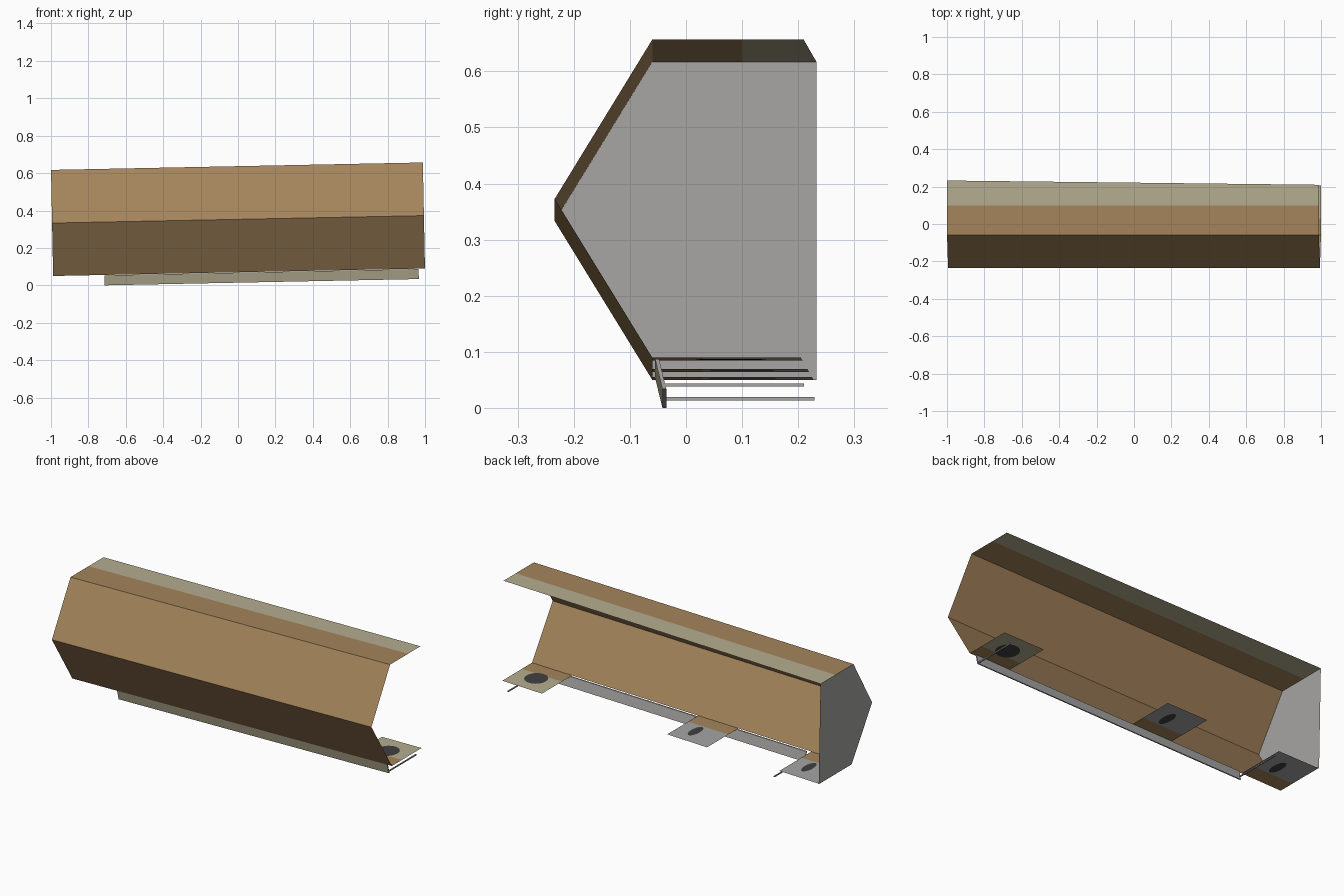
import bpy, bmesh, math
from mathutils import Vector

if "Cube" in bpy.data.objects:
    bpy.data.objects.remove(bpy.data.objects["Cube"])


def mat(name, rgb):
    m = bpy.data.materials.new(name)
    m.diffuse_color = (*rgb, 1)
    m.use_nodes = True
    m.node_tree.nodes["Principled BSDF"].inputs["Base Color"].default_value = m.diffuse_color
    return m


BROWN = mat("wood_brown", (0.37, 0.23, 0.105))
OLIVE = mat("pale_olive", (0.46, 0.42, 0.28))
GREY = mat("plain_grey", (0.38, 0.375, 0.37))
DARK = mat("dark_grey", (0.05, 0.05, 0.053))


def place(x, y, z):
    """Slight lengthwise tilt of the whole model."""
    return Vector((x - 0.02 * (z - 0.353), y, z + 0.02 * x))


def back(x):
    """Rear edge tapers towards the open end."""
    return 0.221 - 0.0115 * x


def build(name, faces, mats):
    """faces: list of (points, material slot)."""
    bm = bmesh.new()
    for pts, slot in faces:
        f = bm.faces.new([bm.verts.new(place(*p)) for p in pts])
        f.material_index = slot
    bmesh.ops.remove_doubles(bm, verts=bm.verts, dist=1e-5)
    me = bpy.data.meshes.new(name)
    bm.to_mesh(me)
    bm.free()
    for m in mats:
        me.materials.append(m)
    ob = bpy.data.objects.new(name, me)
    bpy.context.collection.objects.link(ob)
    return ob


def box(name, section, x0, x1, mats, slot_of=lambda i: 0):
    """Extrude a four-point (y, z) section along x."""
    a = [(x0, y, z) for y, z in section]
    b = [(x1, y, z) for y, z in section]
    faces = [(a[::-1], 0), (b, 0)]
    for i in range(4):
        j = (i + 1) % 4
        faces.append(([a[i], a[j], b[j], b[i]], slot_of(i)))
    return build(name, faces, mats)


L, R = -0.994, 0.994
TOP, MID, LOW = 0.637, 0.353, 0.070
FRONT, NOSE, SPLIT = -0.06, -0.234, 0.10


def strip(ya, za, yb, zb):
    return [(L, ya, za), (R, ya, za), (R, yb, zb), (L, yb, zb)]


# Folded thin shell: lower front, upper front, brown top, olive rear of top
build("folded_shell", [
    (strip(FRONT, LOW, NOSE, MID)[::1], 0),
    (strip(NOSE, MID, FRONT, TOP), 0),
    (strip(FRONT, TOP, SPLIT, TOP), 0),
    ([(L, SPLIT, TOP), (R, SPLIT, TOP), (R, back(R), TOP), (L, back(L), TOP)], 1),
], [BROWN, OLIVE])

# Closed left end
build("end_panel", [([(L, back(L), LOW), (L, back(L), TOP), (L, FRONT, TOP),
                      (L, NOSE, MID), (L, FRONT, LOW)], 0)], [GREY])


# Three floor plates, brown in front, with a dark spot seen from both sides
def floor_plate(name, x0, x1, rear, cx, cy, rx, ry):
    s = 0.03
    build(name, [
        ([(x0, FRONT, LOW), (x1, FRONT, LOW), (x1, s, LOW), (x0, s, LOW)], 0),
        ([(x0, s, LOW), (x1, s, LOW), (x1, back(x1) - 0.005, LOW),
          (x0, back(x0) - 0.005, LOW)], 1),
    ], [BROWN, rear])
    faces = []
    for d in (0.001, -0.001):
        ring = [(cx + rx * math.cos(t * math.tau / 20),
                 cy + ry * math.sin(t * math.tau / 20), LOW + d) for t in range(20)]
        faces.append((ring if d > 0 else ring[::-1], 0))
    build(name + "_spot", faces, [DARK])


floor_plate("right_floor_plate", 0.745, R, OLIVE, 0.87, 0.08, 0.06, 0.065)
floor_plate("middle_floor_plate", -0.29, -0.04, GREY, -0.135, 0.10, 0.025, 0.06)
floor_plate("left_floor_plate", L, -0.744, GREY, -0.84, 0.10, 0.025, 0.06)

# Slanted skirt board below the front edge, olive outside and grey inside
box("skirt_board", [(-0.042, 0.0145), (-0.035, 0.0145), (-0.048, 0.068), (-0.055, 0.068)],
    -0.72, 0.96, [GREY, OLIVE], lambda i: 1 if i == 3 else 0)

# Thin rods running back from the skirt ends
for name, x, z in (("left_rod", -0.715, 0.031), ("right_rod", 0.955, 0.022)):
    box(name, [(-0.038, z - 0.003), (back(x), z - 0.003),
               (back(x), z + 0.003), (-0.038, z + 0.003)], x - 0.003, x + 0.003, [GREY])
